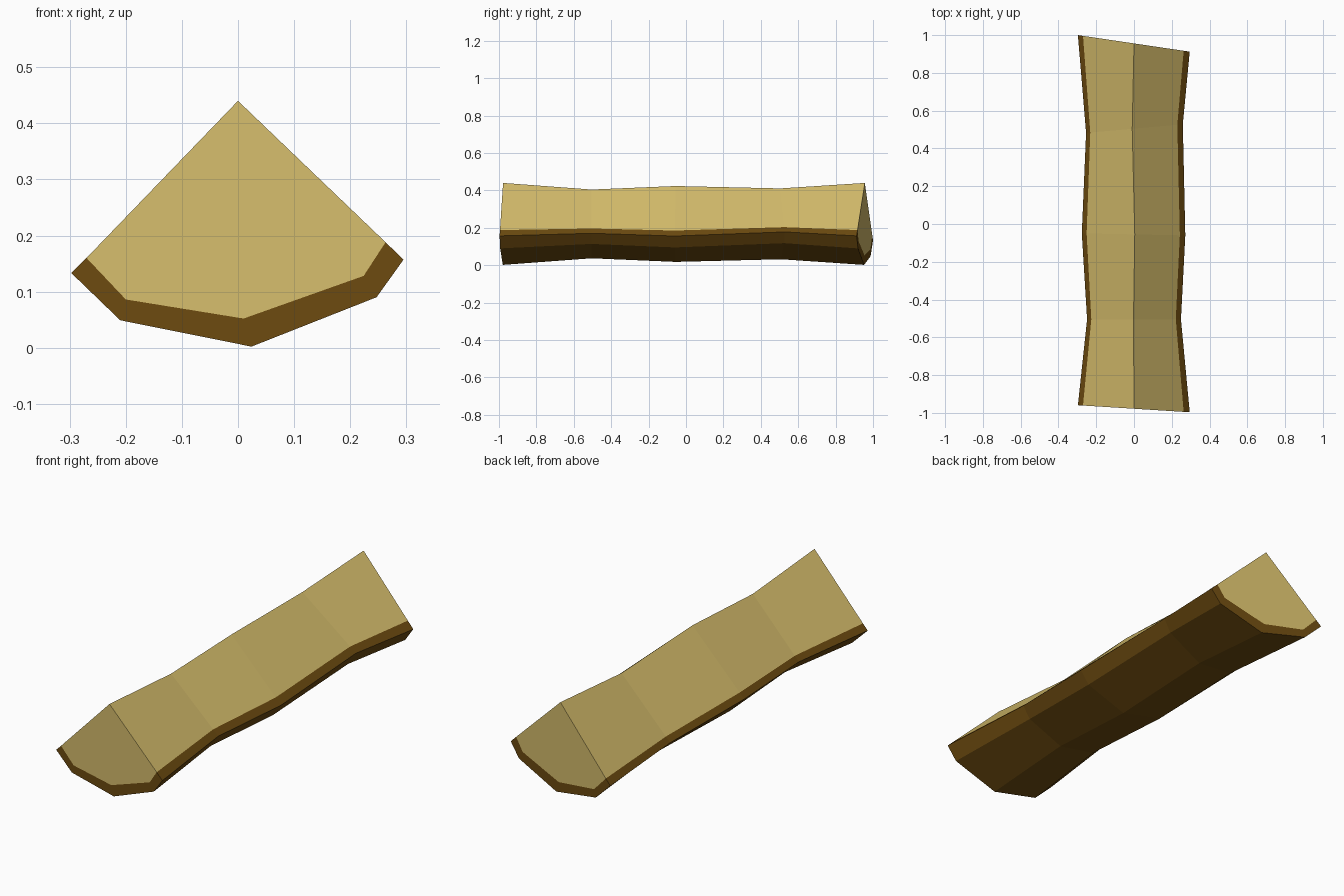
import bpy, bmesh, math

cube = bpy.data.objects.get("Cube")
if cube:
    bpy.data.objects.remove(cube, do_unlink=True)


def make_material(name, rgb):
    mat = bpy.data.materials.new(name)
    mat.use_nodes = True
    mat.diffuse_color = (*rgb, 1)
    mat.node_tree.nodes["Principled BSDF"].inputs["Base Color"].default_value = (*rgb, 1)
    return mat


WOOD, BARK = 0, 1
materials = [make_material("split wood", (0.67, 0.51, 0.15)),
             make_material("dark bark", (0.15, 0.069, 0.005))]

# Wedge section (x, z): apex, right split edge, bark, left split edge
section = [(0, 0.44), (0.263, 0.188), (0.295, 0.157), (0.247, 0.09),
           (0.024, 0.002), (-0.21, 0.049), (-0.297, 0.133), (-0.27, 0.16)]
# Inner rim of the bark on the sawn ends
rim = [(0.224, 0.128), (0.01, 0.052), (-0.2, 0.086)]
# Stations along the log: y, skew in y per x, scale, twist
stations = [(-0.978, -0.063, 1, 0), (-0.505, 0, 0.84, 0.015),
            (-0.055, -0.02, 0.925, -0.02), (0.505, 0.09, 0.868, 0.05),
            (0.956, -0.148, 1, 0)]
MID = 0.22

bm = bmesh.new()


def place(points, station):
    y, skew, scale, twist = station
    c, s = math.cos(twist) * scale, math.sin(twist) * scale
    verts = []
    for px, pz in points:
        x = px * c - (pz - MID) * s
        z = MID + px * s + (pz - MID) * c
        verts.append(bm.verts.new((x, y + skew * x, z)))
    return verts


def add_face(verts, material):
    bm.faces.new(verts).material_index = material


# Long sides: the two split faces are wood, the rest is bark
rings = [place(section, st) for st in stations]
count = len(section)
for a, b in zip(rings, rings[1:]):
    for i in range(count):
        j = (i + 1) % count
        add_face((a[i], a[j], b[j], b[i]), WOOD if i in (0, count - 1) else BARK)

# Sawn ends: wood core with a bark border
for ring, station in ((rings[0], stations[0]), (rings[-1], stations[-1])):
    inner = [ring[1]] + place(rim, station) + [ring[-1]]
    outer = ring[2:-1]
    add_face([ring[0]] + inner, WOOD)
    for i in range(len(inner) - 1):
        add_face((inner[i], outer[i], outer[i + 1], inner[i + 1]), BARK)

bmesh.ops.recalc_face_normals(bm, faces=bm.faces)
mesh = bpy.data.meshes.new("split_log")
bm.to_mesh(mesh)
bm.free()
for mat in materials:
    mesh.materials.append(mat)
log = bpy.data.objects.new("split_log", mesh)
bpy.context.collection.objects.link(log)
